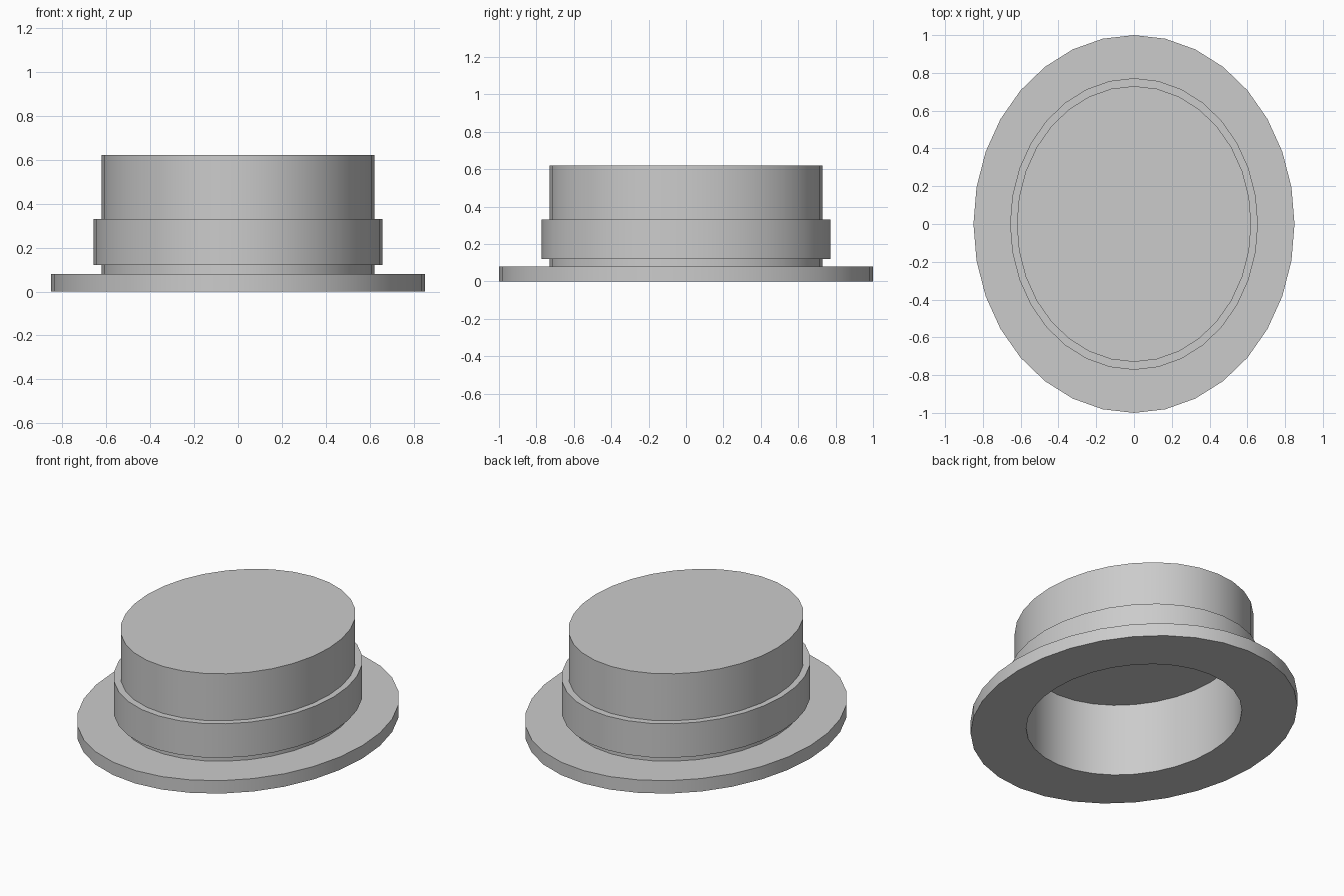
import bpy, bmesh, math

if "Cube" in bpy.data.objects:
    bpy.data.objects.remove(bpy.data.objects["Cube"])

SIDES = 32
X_SCALE = 0.85  # the hat is oval: narrower side to side


def lathe(name, profile, closed):
    """Spin a (radius, z) profile into an oval; an open profile gets flat caps."""
    bm = bmesh.new()
    rings = []
    for r, z in profile:
        rings.append([bm.verts.new((X_SCALE * r * math.cos(a), r * math.sin(a), z))
                      for a in (2 * math.pi * i / SIDES for i in range(SIDES))])
    pairs = list(zip(rings, rings[1:]))
    if closed:
        pairs.append((rings[-1], rings[0]))
    else:
        bm.faces.new(rings[0])
        bm.faces.new(rings[-1])
    for a, b in pairs:
        for i in range(SIDES):
            j = (i + 1) % SIDES
            bm.faces.new((a[i], a[j], b[j], b[i]))
    bmesh.ops.recalc_face_normals(bm, faces=bm.faces[:])
    mesh = bpy.data.meshes.new(name)
    bm.to_mesh(mesh)
    bm.free()
    obj = bpy.data.objects.new(name, mesh)
    bpy.context.collection.objects.link(obj)
    bpy.ops.object.select_all(action='DESELECT')
    obj.select_set(True)
    bpy.context.view_layer.objects.active = obj
    bpy.ops.object.shade_smooth_by_angle(angle=math.radians(30))
    return obj


# Brim and hollow crown: from the crown top, down and around to the inner ceiling
lathe("brim_and_crown", [(0.73, 0.62), (0.73, 0.08), (1.0, 0.08), (1.0, 0.0),
                         (0.66, 0.0), (0.66, 0.45)], closed=False)

# Band around the crown, raised slightly above the brim
lathe("hat_band", [(0.72, 0.12), (0.772, 0.12), (0.772, 0.33), (0.72, 0.33)], closed=True)
